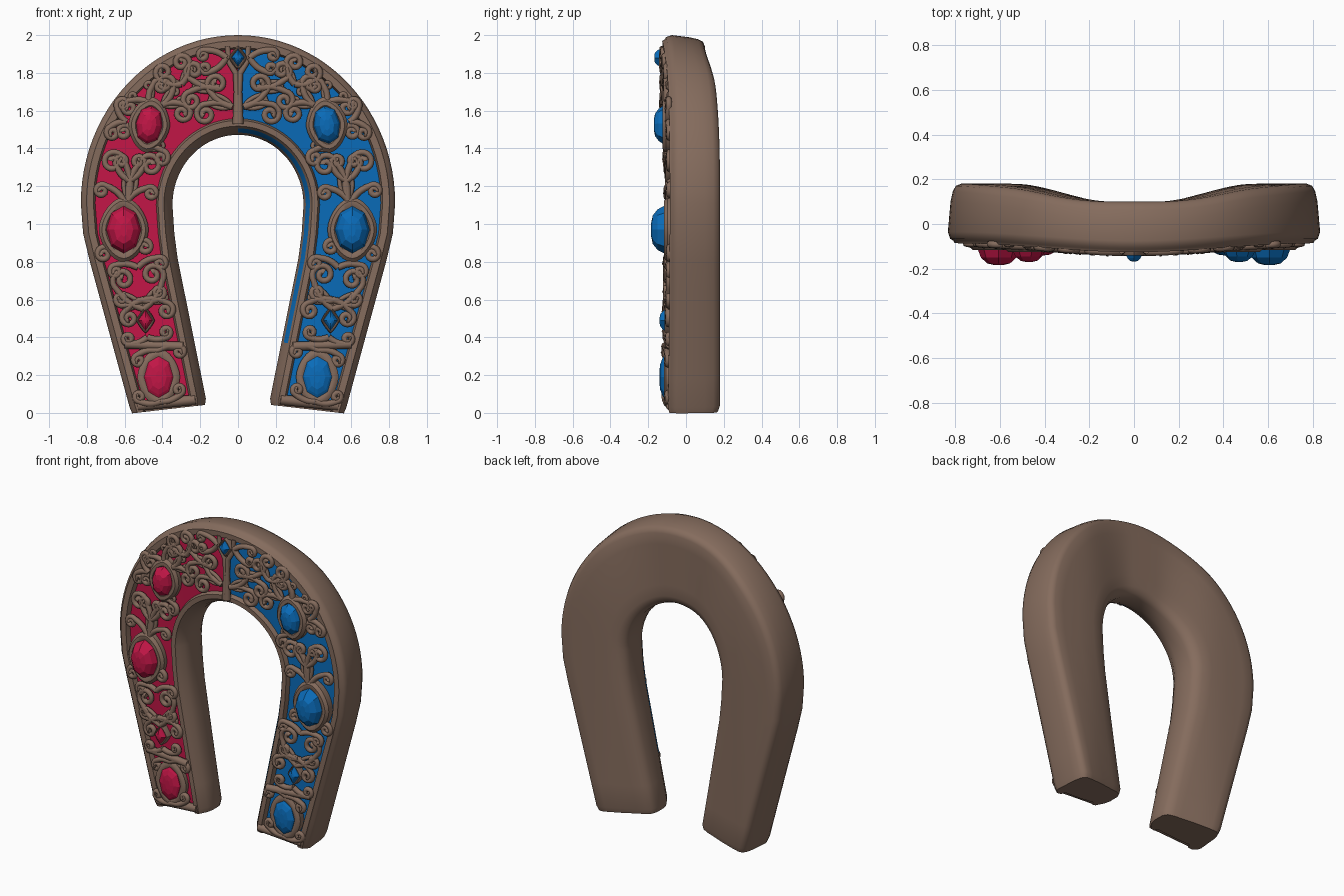
import bpy, bmesh, math
from mathutils import Vector

if "Cube" in bpy.data.objects:
    bpy.data.objects.remove(bpy.data.objects["Cube"])


def material(name, rgb):
    m = bpy.data.materials.new(name)
    m.diffuse_color = (*rgb, 1)
    m.use_nodes = True
    m.node_tree.nodes["Principled BSDF"].inputs["Base Color"].default_value = m.diffuse_color
    return m


BROWN = material("antique brown", (0.235, 0.150, 0.110))
RED = material("ruby red", (0.54, 0.008, 0.062))
BLUE = material("sapphire blue", (0.003, 0.150, 0.49))


def smoothstep(a, b, x):
    t = max(0, min(1, (x - a) / (b - a)))
    return t * t * (3 - 2 * t)


def front(x):
    return -0.08 - 0.04 * (1 - smoothstep(0, 0.8, abs(x)))


def back(x, z):
    return 0.10 + 0.08 * smoothstep(0.10, 0.54, abs(x)) * (1 - max(0, (z - 1.1) / 0.95) ** 3)


def smooth(ob, angle):
    bpy.ops.object.select_all(action='DESELECT')
    ob.select_set(True)
    bpy.context.view_layer.objects.active = ob
    if ob.type == 'CURVE':
        bpy.ops.object.convert(target='MESH')
    bpy.ops.object.shade_smooth_by_angle(angle=math.radians(angle))


def finish(name, bm, mats, angle):
    bmesh.ops.recalc_face_normals(bm, faces=bm.faces)
    me = bpy.data.meshes.new(name)
    bm.to_mesh(me)
    bm.free()
    ob = bpy.data.objects.new(name, me)
    bpy.context.collection.objects.link(ob)
    for m in mats:
        me.materials.append(m)
    if angle:
        smooth(ob, angle)


# --- horseshoe body: section swept between inner and outer outlines ---
half = []                               # (inner, outer) pairs: arch, then straight leg
for i in range(25):
    a = math.pi / 2 * (1 - i / 24)
    c, s = math.cos(a), math.sin(a)
    half.append((Vector((.345 * c, 0, 1.10 + .37 * s)), Vector((.832 * c, 0, 1.11 + .89 * s))))
half.append((Vector((.335, 0, .95)), Vector((.820, 0, .95))))
for i in range(6):
    t = i / 5
    half.append((Vector((.318, 0, .82)).lerp(Vector((.168, 0, .075)), t),
                 Vector((.784, 0, .80)).lerp(Vector((.574, 0, .030)), t)))
half.append((Vector((.158, 0, .044)), Vector((.574, 0, -.004))))
flip = Vector((-1, 1, 1))
stations = [(i * flip, o * flip) for i, o in reversed(half[1:])] + half

# profile: (edge, distance from it or fraction, surface, depth offset)
profile = [("i", .06, "B", 0), ("i", .02, "B", -.012), ("i", .003, "B", -.045), ("i", .002, "F", .10),
           ("i", .014, "F", .055), ("i", .036, "F", .022), ("i", .048, "F", .002), ("i", .078, "F", 0),
           ("i", .088, "F", .028), ("m", .35, "F", .024), ("m", .5, "F", .022), ("m", .65, "F", .024),
           ("o", .076, "F", .028), ("o", .066, "F", -.004), ("o", .030, "F", -.006), ("o", .024, "F", .006),
           ("o", .010, "F", .014), ("o", 0, "F", .045), ("o", .012, "B", -.08), ("o", .022, "B", -.035),
           ("o", .035, "B", -.010), ("o", .06, "B", 0), ("m", .75, "B", 0), ("m", .5, "B", 0), ("m", .25, "B", 0)]

bm = bmesh.new()
rings = []
last = len(stations) - 1
for k, (I, O) in enumerate(stations):
    e = (O - I).normalized()
    pts = []
    for edge, d, surf, off in profile:
        p = I + e * d if edge == "i" else O - e * d if edge == "o" else I.lerp(O, d)
        p.y = (front(p.x) if surf == "F" else back(p.x, p.z)) + off
        pts.append(p)
    if k in (0, last):                  # rounded leg ends
        mid = sum(pts, Vector()) / len(pts)
        pts = [mid + (p - mid) * 0.93 for p in pts]
    rings.append([bm.verts.new(p) for p in pts])
n = len(profile)
for k in range(last):
    r0, r1 = rings[k], rings[k + 1]
    for j in range(n):
        f = bm.faces.new((r0[j], r0[(j + 1) % n], r1[(j + 1) % n], r1[j]))
        c = f.calc_center_median()
        if 8 <= j <= 11 and 0 < k < last - 1:           # enamel panel
            f.material_index = 1 if c.x < 0 else 2
        elif j == 4 and c.x > 0 and c.z > 0.42:         # blue inner edge stripe
            f.material_index = 2
bm.faces.new(rings[0])
bm.faces.new(rings[-1])
finish("horseshoe_body", bm, [BROWN, RED, BLUE], 50)


# --- stacked rings used for gems and their collars ---
def stack(name, cx, cz, loops, sides, power, tilt, mat, angle):
    bm = bmesh.new()
    prev = None
    for rx, rz, y in loops:
        ring = []
        for k in range(sides):
            a = 2 * math.pi * k / sides + math.pi / 2
            c, s = math.cos(a), math.sin(a)
            m = (abs(c) ** power + abs(s) ** power) ** (-1 / power)
            x, z = rx * c * m, rz * s * m
            ring.append(bm.verts.new((cx + x * math.cos(tilt) - z * math.sin(tilt), front(cx) + y,
                                      cz + x * math.sin(tilt) + z * math.cos(tilt))))
        if prev:
            for k in range(sides):
                q = (k + 1) % sides
                bm.faces.new((prev[k], prev[q], ring[q], ring[k]))
        prev = ring
    bm.faces.new(prev)
    finish(name, bm, [mat], angle)


def jewel(name, cx, cz, rx, rz, h, sides, power, grow, tilt, mat):
    lip = min(.030, h * .45)
    stack(name + "_collar", cx, cz, [(rx + grow, rz + grow * 1.2, .03), (rx + grow, rz + grow * 1.2, -lip * .4),
          (rx + grow * .6, rz + grow * .7, -lip), (rx + .004, rz + .004, -lip), (rx * .9, rz * .9, -lip * .6)],
          32, min(power, 1.7), tilt, BROWN, 40)
    stack(name + "_gem", cx, cz, [(rx, rz, .01), (rx, rz, -lip), (rx * .86, rz * .86, -h * .66),
          (rx * .55, rz * .6, -h * .92), (rx * .2, rz * .3, -h)], sides, power, tilt, mat, 0)


for s, side, mat in ((-1, "left", RED), (1, "right", BLUE)):
    jewel(side + "_large", s * .605, .97, .092, .125, .098, 8, 2, .040, 0, mat)
    jewel(side + "_upper", s * .47, 1.525, .07, .10, .075, 8, 2.3, .040, s * .12, mat)
    jewel(side + "_lower", s * .42, .19, .077, .11, .042, 8, 2, .036, 0, mat)
    jewel(side + "_small", s * .49, .49, .038, .055, .046, 4, 1.2, .012, 0, mat)
jewel("crown", 0, 1.88, .034, .045, .048, 4, 1.2, .015, 0, BLUE)


# --- filigree: tubes lying on the front surface ---
def scroll(sx, sz, cx, cz, r, sgn, turns=1.4):
    """Stem running tangent into a closing spiral."""
    dx, dz = sx - cx, sz - cz
    d = max(math.hypot(dx, dz), r * 1.05)
    a0 = math.atan2(dz, dx) + sgn * math.acos(r / d)
    tx, tz = cx + r * math.cos(a0), cz + r * math.sin(a0)
    length = math.hypot(tx - sx, tz - sz) + 1e-6
    nx, nz = (tz - sz) / length * sgn, -(tx - sx) / length * sgn
    pts = []
    for k in range(8):
        t = k / 8
        b = math.sin(math.pi * t) * .10 * length
        pts.append((sx + (tx - sx) * t + nx * b, sz + (tz - sz) * t + nz * b, 1.1))
    for k in range(29):
        t = k / 28
        a, rr = a0 + sgn * 2 * math.pi * turns * t, r * (1 - .8 * t)
        pts.append((cx + rr * math.cos(a), cz + rr * math.sin(a), 1.0 if t < .9 else 1.3))
    return pts


def tubes(name, paths, radius, lift):
    cu = bpy.data.curves.new(name, 'CURVE')
    cu.dimensions = '3D'
    cu.bevel_depth = radius
    cu.bevel_resolution = 2
    cu.use_fill_caps = True
    for path in paths:
        for s in (-1, 1):
            sp = cu.splines.new('POLY')
            sp.points.add(len(path) - 1)
            for p, (x, z, w) in zip(sp.points, path):
                p.co = (s * x, front(x) - lift, z, 1)
                p.radius = w
    cu.materials.append(BROWN)
    ob = bpy.data.objects.new(name, cu)
    bpy.context.collection.objects.link(ob)
    smooth(ob, 60)


# twin scrolls: start x, z, axis angle, forward, spread, radius, curl (1 inward, -1 outward)
twins = [(.03, 1.62, 20, .12, .085, .055, -1), (.10, 1.72, 5, .14, .08, .05, -1),      # arch
         (.06, 1.88, -10, .12, .035, .028, 1), (.40, 1.63, 150, .07, .09, .05, -1),
         (.30, 1.74, 62, .10, .055, .045, 1),
         (.47, 1.64, 55, .04, .10, .04, -1), (.51, 1.41, 125, .01, .12, .04, -1),      # upper gem
         (.59, 1.54, 20, .05, .08, .035, -1),
         (.58, 1.12, 95, .20, .10, .06, -1), (.595, 1.11, 93, .06, .13, .035, -1),     # shoulder
         (.575, 1.23, 92, .10, .045, .036, 1),
         (.595, .82, 80, .04, .11, .04, -1), (.50, .55, 80, .17, .08, .06, 1),         # heart
         (.53, .77, 80, .0, .12, .035, -1), (.515, .60, 80, .02, .10, .035, 1),
         (.495, .60, 258, .08, .10, .042, 1), (.48, .40, 80, .01, .10, .03, 1),
         (.425, .33, 258, .03, .11, .03, 1), (.41, .06, 80, .045, .105, .027, 1)]      # lower panel
scrolls, buds = [], []
for sx, sz, ang, fwd, spread, r, curl in twins:
    ux, uz = math.cos(math.radians(ang)), math.sin(math.radians(ang))
    for side in (-1, 1):
        cx, cz = sx + ux * fwd - uz * spread * side, sz + uz * fwd + ux * spread * side
        g = -side * curl
        scrolls.append(scroll(sx, sz, cx, cz, r, g))
        if r >= .04:                    # small bud on the opposite side of the stem
            v = Vector((cx - sx, cz - sz)).normalized()
            bx = (sx + cx) / 2 + g * v.y * .055 + v.x * .02
            bz = (sz + cz) / 2 - g * v.x * .055 + v.y * .02
            buds.append(scroll(sx, sz, bx, bz, .022, -g, 1.1))
tubes("filigree_scrolls", scrolls, .016, .006)
tubes("filigree_buds", buds, .011, .002)

# divider bars across the legs, panel ends and crown
tubes("cross_bars", [[(.29, .352, 1), (.45, .358, 1), (.60, .364, 1)]], .024, 0)
tubes("panel_end_bars", [[(.225, .07, 1), (.37, .055, 1), (.53, .037, 1)]], .027, -.012)
tubes("crown_divider", [[(.006, 1.53, 1.3), (.006, 1.70, .9), (.012, 1.80, .9), (.05, 1.86, .8), (.055, 1.94, .8)]],
      .018, 0)
